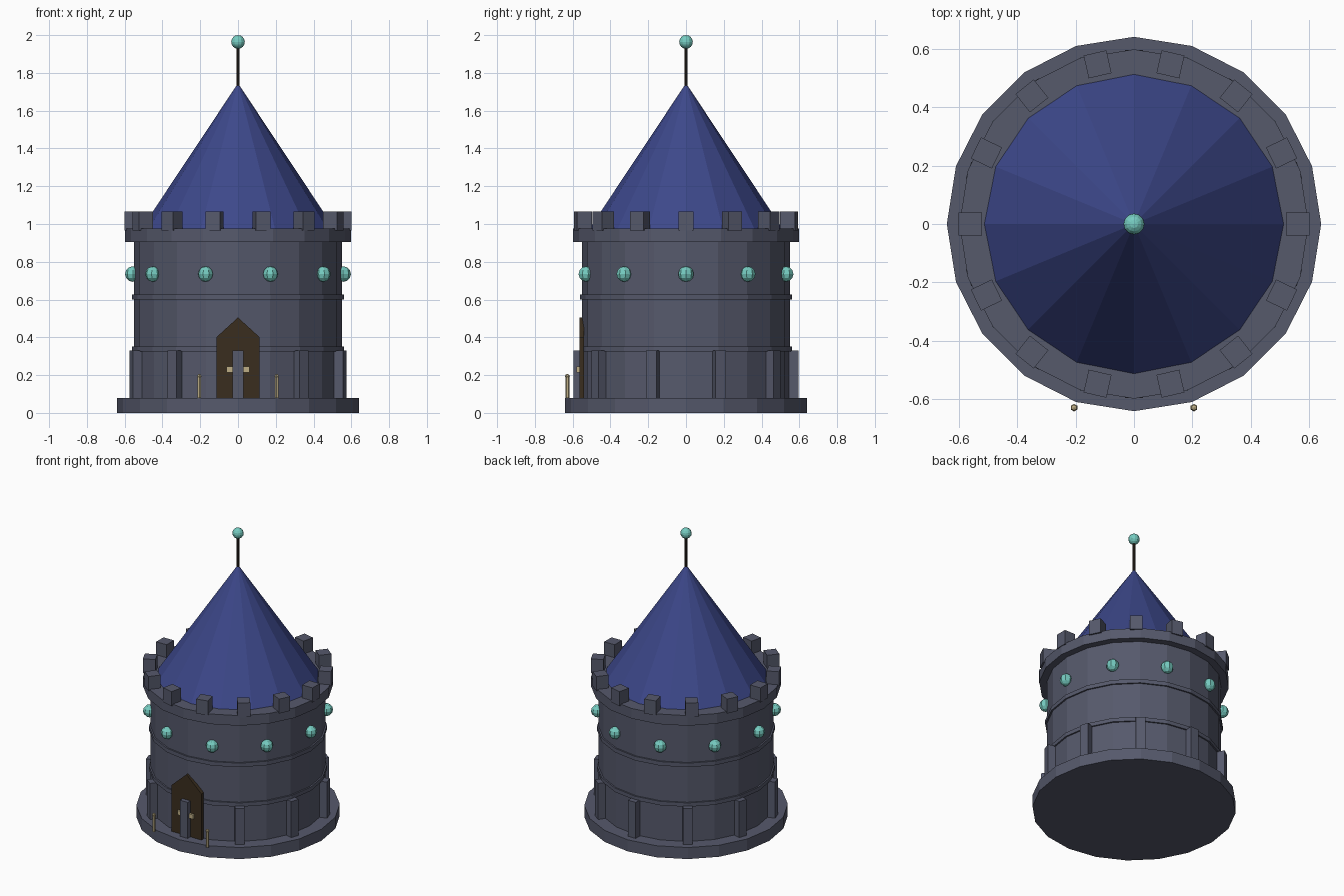
import bpy
import bmesh
from math import cos, sin, pi, radians
from mathutils import Matrix

if "Cube" in bpy.data.objects:
    bpy.data.objects.remove(bpy.data.objects["Cube"])


def material(name, rgb):
    m = bpy.data.materials.new(name)
    m.use_nodes = True
    color = (*rgb, 1)
    m.diffuse_color = color
    m.node_tree.nodes["Principled BSDF"].inputs["Base Color"].default_value = color
    return m


stone = material("slate stone", (0.092, 0.1, 0.148))
roof_blue = material("roof blue", (0.046, 0.064, 0.255))
gem = material("turquoise gem", (0.18, 0.6, 0.53))
wood = material("dark wood", (0.042, 0.027, 0.013))
iron = material("pole brown", (0.03, 0.02, 0.014))
brass = material("pale brass", (0.52, 0.43, 0.24))


def finish(name, bm, mat):
    bmesh.ops.recalc_face_normals(bm, faces=bm.faces)
    mesh = bpy.data.meshes.new(name)
    bm.to_mesh(mesh)
    bm.free()
    mesh.materials.append(mat)
    obj = bpy.data.objects.new(name, mesh)
    bpy.context.collection.objects.link(obj)
    return obj


def drum(name, r, z0, z1, mat, sides=20, top=None, x=0, y=0):
    """Upright prism or cone between two heights."""
    bm = bmesh.new()
    bmesh.ops.create_cone(bm, cap_ends=True, segments=sides, radius1=r,
                          radius2=r if top is None else top, depth=z1 - z0,
                          matrix=Matrix.Translation((x, y, (z0 + z1) / 2)))
    return finish(name, bm, mat)


def ball(name, r, loc, mat, u=8, v=6, turn=0):
    bm = bmesh.new()
    place = Matrix.Translation(loc) @ Matrix.Rotation(turn, 4, "Z")
    bmesh.ops.create_uvsphere(bm, u_segments=u, v_segments=v, radius=r, matrix=place)
    return finish(name, bm, mat)


def box(name, size, loc, mat, turn=0):
    bm = bmesh.new()
    place = (Matrix.Translation(loc) @ Matrix.Rotation(turn, 4, "Z")
             @ Matrix.Diagonal((*size, 1)))
    bmesh.ops.create_cube(bm, size=1, matrix=place)
    return finish(name, bm, mat)


def ring(count, radius, start=0):
    """Evenly spaced angle and position around the tower."""
    for i in range(count):
        a = start + 2 * pi * i / count
        yield a, radius * cos(a), radius * sin(a)


# Tower drum, plinth, string courses and cornice
drum("plinth", 0.64, 0, 0.08, stone)
drum("tower_wall", 0.55, 0.08, 0.91, stone)
drum("lower_band", 0.56, 0.325, 0.352, stone)
drum("upper_band", 0.56, 0.6, 0.628, stone)
drum("cornice", 0.597, 0.905, 0.975, stone)

# Battlements, buttresses and gems
for a, x, y in ring(14, 0.56):
    box("merlon", (0.08, 0.08, 0.1), (x, y, 1.015), stone, a)
for a, x, y in ring(10, 0.55, radians(-90)):
    box("buttress", (0.09, 0.06, 0.25), (x, y, 0.205), stone, a)
for a, x, y in ring(10, 0.557):
    ball("wall_gem", 0.041, (x, y, 0.735), gem, turn=a)

# Roof with pole and finial
drum("roof", 0.515, 0.97, 1.745, roof_blue, 16, top=0)
drum("roof_pole", 0.009, 1.72, 1.95, iron, 8)
ball("finial", 0.036, (0, 0, 1.964), gem, 12, 8)

# Pointed door reaching down through the plinth
bm = bmesh.new()
outline = [(-0.115, 0), (0.115, 0), (0.115, 0.4), (0, 0.505), (-0.115, 0.4)]
face = bm.faces.new([bm.verts.new((x, -0.565, z)) for x, z in outline])
back = bmesh.ops.extrude_face_region(bm, geom=[face])["geom"]
bmesh.ops.translate(bm, vec=(0, 0.025, 0),
                    verts=[g for g in back if isinstance(g, bmesh.types.BMVert)])
finish("door", bm, wood)

# Door handles and the pair of path posts
for side, s in (("left", 1), ("right", -1)):
    box(side + "_handle", (0.03, 0.02, 0.03), (s * 0.045, -0.57, 0.23), brass)
    drum(side + "_post", 0.01, 0.08, 0.19, brass, 6, x=s * 0.205, y=-0.628)
    ball(side + "_post_cap", 0.013, (s * 0.205, -0.628, 0.193), brass, 6, 4)
